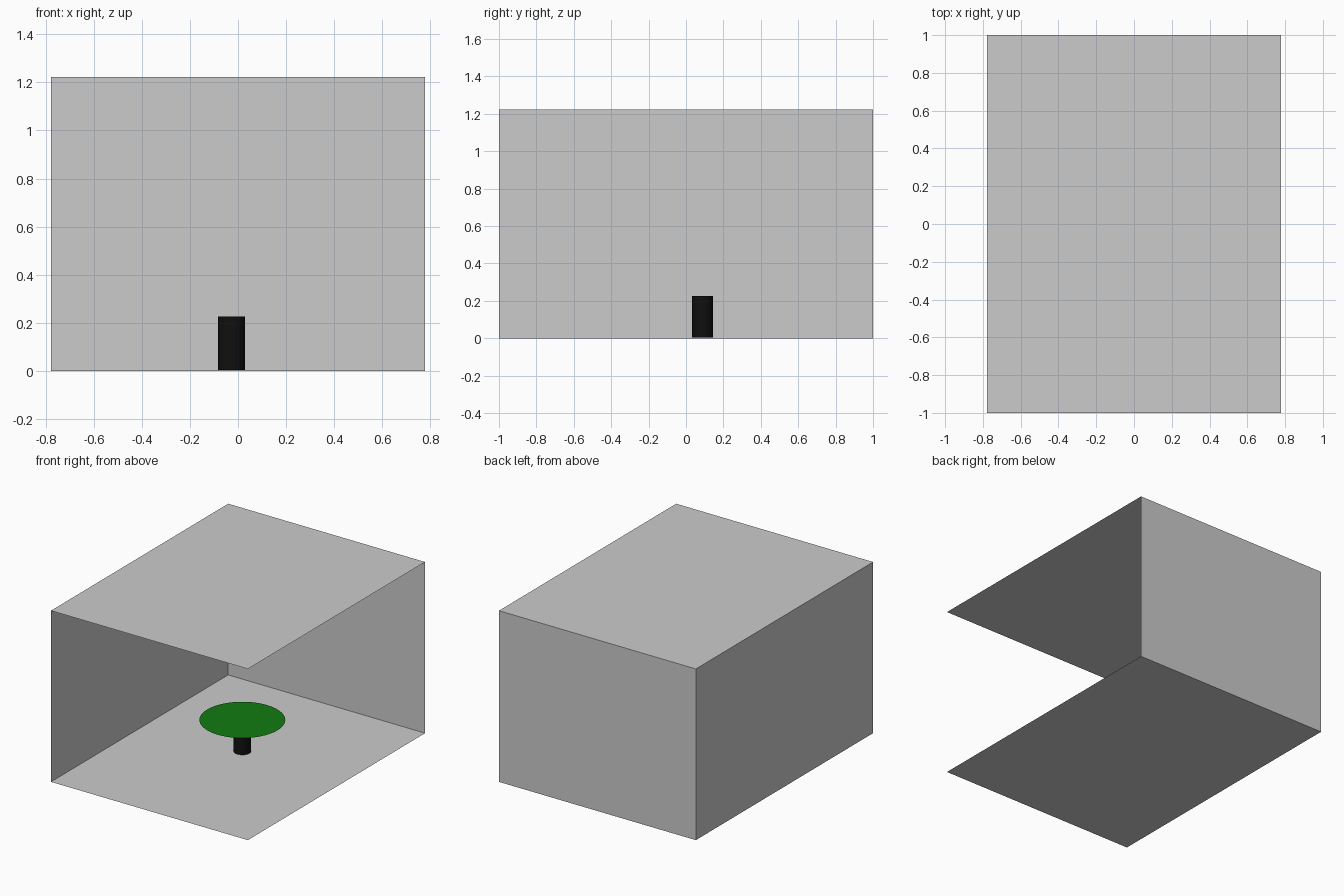
import bpy
from math import pi

if "Cube" in bpy.data.objects:
    bpy.data.objects.remove(bpy.data.objects["Cube"])

W, D, H = 1.556, 2.0, 1.223      # room width, depth, height
PX, PY, TOP = -0.027, 0.088, 0.228  # table centre and height


def paint(obj, name, color):
    mat = bpy.data.materials.new(name)
    mat.diffuse_color = color
    mat.use_nodes = True
    mat.node_tree.nodes["Principled BSDF"].inputs["Base Color"].default_value = mat.diffuse_color
    obj.data.materials.append(mat)


def panel(name, size, loc, rot=(0, 0, 0)):
    bpy.ops.mesh.primitive_plane_add(size=1, location=loc, rotation=rot)
    obj = bpy.context.object
    obj.name = name
    obj.scale = (size[0], size[1], 1)
    return obj


# Room shell of thin panels, open at the front and right
panel("floor", (W, D), (0, 0, 0))
panel("ceiling", (W, D), (0, 0, H))
panel("back_wall", (W, H), (0, D / 2, H / 2), (pi / 2, 0, 0))
panel("left_wall", (H, D), (-W / 2, 0, H / 2), (0, pi / 2, 0))

# Round pedestal
z0, z1 = 0.004, TOP - 0.001
bpy.ops.mesh.primitive_cylinder_add(vertices=32, radius=0.056, depth=z1 - z0,
                                    location=(PX, PY, (z0 + z1) / 2))
pedestal = bpy.context.object
pedestal.name = "pedestal"
bpy.ops.object.shade_smooth_by_angle()
paint(pedestal, "black", (0.005, 0.005, 0.005, 1))

# Paper-thin round table top
bpy.ops.mesh.primitive_circle_add(vertices=64, radius=0.278, fill_type='NGON',
                                  location=(PX, PY, TOP))
top = bpy.context.object
top.name = "table_top"
paint(top, "green", (0.006, 0.2, 0.006, 1))
